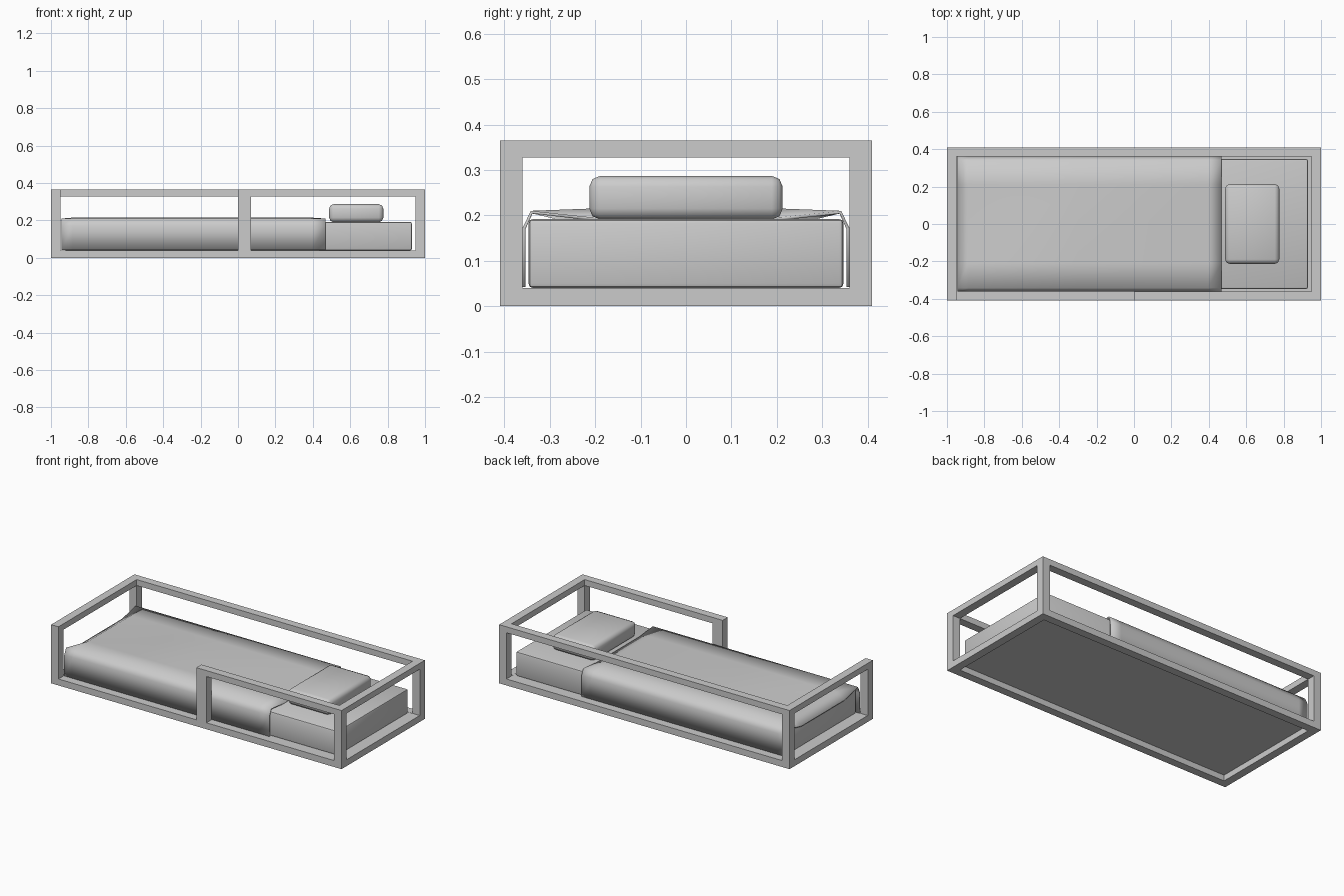
import bpy, bmesh

if "Cube" in bpy.data.objects:
    bpy.data.objects.remove(bpy.data.objects["Cube"])


def add_object(name, bm):
    bmesh.ops.recalc_face_normals(bm, faces=bm.faces)
    mesh = bpy.data.meshes.new(name)
    bm.to_mesh(mesh)
    bm.free()
    ob = bpy.data.objects.new(name, mesh)
    bpy.context.collection.objects.link(ob)
    return ob


def box(name, x0, x1, y0, y1, z0, z1, bevel=0, segments=1):
    bm = bmesh.new()
    bmesh.ops.create_cube(bm, size=1)
    for v in bm.verts:
        v.co.x = x0 if v.co.x < 0 else x1
        v.co.y = y0 if v.co.y < 0 else y1
        v.co.z = z0 if v.co.z < 0 else z1
    if bevel:
        bmesh.ops.bevel(bm, geom=bm.edges[:], offset=bevel, segments=segments,
                        profile=0.5, affect='EDGES')
    return add_object(name, bm)


def smooth(ob, angle):
    bpy.ops.object.select_all(action='DESELECT')
    ob.select_set(True)
    bpy.context.view_layer.objects.active = ob
    bpy.ops.object.shade_smooth_by_angle(angle=angle)


X, Y, H = 1.0, 0.41, 0.365      # outer size of the frame
T, LOW, HIGH = 0.05, 0.04, 0.328  # bar width, bottom rail top, top rail underside

# Corner posts
for sx, lx in ((-X, "left"), (X - T, "right")):
    for sy, ly in ((-Y, "front"), (Y - T, "back")):
        box(f"{ly}_{lx}_post", sx, sx + T, sy, sy + T, 0, H)

# End rails and back rails, bottom and top
for z0, z1, level in ((0, LOW, "bottom"), (HIGH, H, "top")):
    for sx, lx in ((-X, "left"), (X - T, "right")):
        box(f"{level}_{lx}_rail", sx, sx + T, -Y + T, Y - T, z0, z1)
    box(f"{level}_back_rail", -X + T, X - T, Y - T, Y, z0, z1)

# Front rails: full length below, half-length guard above with its own post
box("bottom_front_rail", -X + T, X - T, -Y, -Y + T, 0, LOW)
box("guard_post", 0, 0.07, -Y, -Y + T, LOW, H)
box("guard_rail", 0.07, X - T, -Y, -Y + T, HIGH, H)

# Base panel recessed within the bottom rails
box("base_panel", -X + T, X - T, -Y + T, Y - T, 0.036, LOW - 0.001)

# Mattress
smooth(box("mattress", -0.93, 0.93, -0.347, 0.347, 0.04, 0.192, 0.01, 2), 0.7)

# Pillow
smooth(box("pillow", 0.487, 0.777, -0.213, 0.213, 0.191, 0.287, 0.024, 2), 1.0)

# Blanket: draped cross-section lofted along the bed, tucked down at both ends
half = [(0.361, 0.042), (0.36, 0.172), (0.342, 0.21), (0.21, 0.215)]
section = [(-y, z) for y, z in half] + half[::-1]
stations = [(-0.945, 0.18), (-0.885, 0.215), (-0.3, 0.215), (0.395, 0.215), (0.468, 0.196)]
bm = bmesh.new()
rows = []
for x, mid in stations:
    rows.append([bm.verts.new((x, y, mid if abs(y) < 0.3 else z)) for y, z in section])
for a, b in zip(rows, rows[1:]):
    for i in range(len(section) - 1):
        bm.faces.new((a[i], b[i], b[i + 1], a[i + 1]))
blanket = add_object("blanket", bm)
if sum(p.normal.z * p.area for p in blanket.data.polygons) < 0:
    blanket.data.flip_normals()
smooth(blanket, 1.3)
mod = blanket.modifiers.new("thickness", 'SOLIDIFY')
mod.thickness = 0.007
mod.offset = -1
